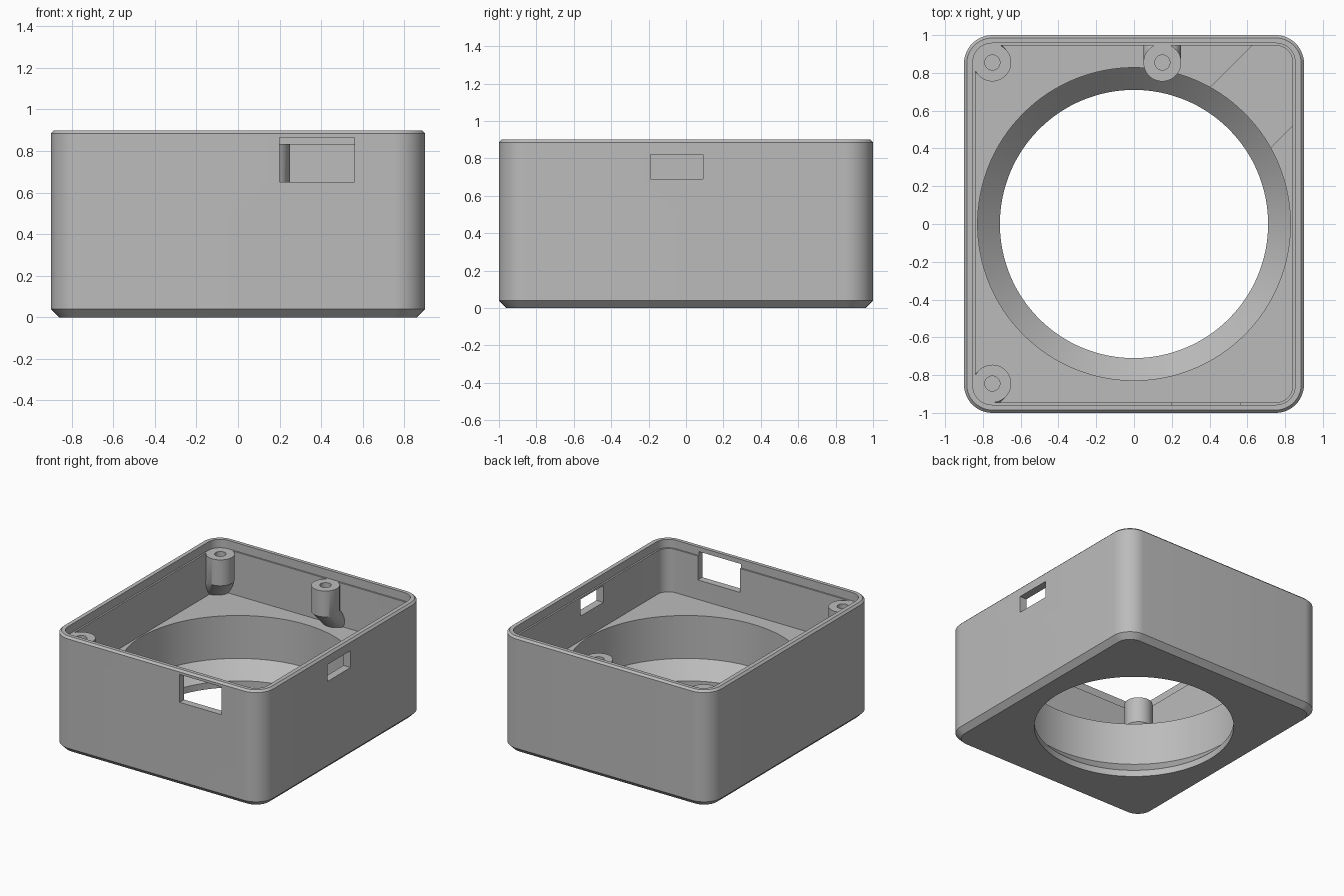
import bpy, bmesh, math
from mathutils import Vector

if "Cube" in bpy.data.objects:
    bpy.data.objects.remove(bpy.data.objects["Cube"])

grey = bpy.data.materials.new("plain_grey")
grey.diffuse_color = (0.5, 0.5, 0.5, 1)
grey.use_nodes = True
grey.node_tree.nodes["Principled BSDF"].inputs["Base Color"].default_value = (0.5, 0.5, 0.5, 1)


def loft(name, rings):
    """Closed solid through a stack of equal-length rings, bottom to top."""
    bm = bmesh.new()
    loops = [[bm.verts.new(p) for p in ring] for ring in rings]
    n = len(loops[0])
    for a, b in zip(loops, loops[1:]):
        for i in range(n):
            j = (i + 1) % n
            bm.faces.new((a[i], a[j], b[j], b[i]))
    bm.faces.new(loops[0][::-1])
    bm.faces.new(loops[-1])
    bmesh.ops.recalc_face_normals(bm, faces=bm.faces)
    mesh = bpy.data.meshes.new(name)
    bm.to_mesh(mesh)
    bm.free()
    mesh.materials.append(grey)
    obj = bpy.data.objects.new(name, mesh)
    bpy.context.collection.objects.link(obj)
    return obj


def rounded(hx, hy, r, z, steps=12):
    ring = []
    for q, (sx, sy) in enumerate([(1, 1), (-1, 1), (-1, -1), (1, -1)]):
        for k in range(steps + 1):
            a = (q + k / steps) * math.pi / 2
            ring.append((sx * (hx - r) + r * math.cos(a), sy * (hy - r) + r * math.sin(a), z))
    return ring


def circle(x, y, r, z, n=48):
    return [(x + r * math.cos(2 * math.pi * i / n), y + r * math.sin(2 * math.pi * i / n), z)
            for i in range(n)]


def box(name, x0, x1, y0, y1, z0, z1):
    return loft(name, [[(x0, y0, z), (x1, y0, z), (x1, y1, z), (x0, y1, z)] for z in (z0, z1)])


def subtract(target, cutter):
    mod = target.modifiers.new("cut", 'BOOLEAN')
    mod.operation, mod.solver, mod.object = 'DIFFERENCE', 'EXACT', cutter
    bpy.context.view_layer.update()
    deps = bpy.context.evaluated_depsgraph_get()
    mesh = bpy.data.meshes.new_from_object(target.evaluated_get(deps))
    target.modifiers.clear()
    target.data = mesh
    bpy.data.objects.remove(cutter)


FLOOR, LEDGE, TOP = 0.5, 0.835, 0.9

# Outer shell: chamfered foot, rounded corners, small rim chamfer
case = loft("case", [rounded(0.86, 0.96, 0.11, 0), rounded(0.9, 1, 0.15, 0.04),
                     rounded(0.9, 1, 0.15, TOP - 0.015), rounded(0.885, 0.985, 0.135, TOP)])

# Upper cavity with a lid ledge
cavity = loft("cavity", [rounded(0.84, 0.945, 0.09, FLOOR), rounded(0.84, 0.945, 0.09, LEDGE),
                         rounded(0.853, 0.957, 0.1, LEDGE), rounded(0.853, 0.957, 0.1, 1)])

# Screw posts stay standing in the cavity, each sloping into its wall below
posts = [(-0.75, 0.855, (-1, 1)), (-0.75, -0.845, (-1, -1)), (0.15, 0.855, (0, 1))]
for x, y, lean in posts:
    drop = 0.3
    d = Vector(lean).normalized() * drop
    subtract(cavity, loft("post", [circle(x + d.x, y + d.y, 0.1, 0.635 - drop),
                                   circle(x, y, 0.1, 0.635), circle(x, y, 0.1, LEDGE)]))
subtract(case, cavity)
for x, y, lean in posts:
    subtract(case, loft("screw_hole", [circle(x, y, 0.04, z, 32) for z in (0.65, 0.9)]))

# Large round opening with a sloped seat near the bottom
subtract(case, loft("round_opening", [circle(0, 0, r, z, 128) for r, z in
         [(0.71, -0.1), (0.71, 0.05), (0.828, 0.168), (0.828, FLOOR + 0.05)]]))

# Shallow diagonal channel from the opening to the back corner
w = 0.16
channel = [(0.3 - w, 0.3 + w), (0.3 + w, 0.3 - w), (0.84, 0.84 - 2 * w), (0.84, 0.945),
           (0.945 - 2 * w, 0.945)]
subtract(case, loft("channel", [[(x, y, z) for x, y in channel]
                                for z in (FLOOR - 0.06, FLOOR + 0.05)]))

# Front and side windows
subtract(case, box("front_window", 0.2, 0.56, -1.1, -0.9, 0.65, 0.865))
subtract(case, box("side_window", 0.8, 1.0, -0.19, 0.09, 0.69, 0.82))

bpy.ops.object.select_all(action='DESELECT')
case.select_set(True)
bpy.context.view_layer.objects.active = case
bpy.ops.object.shade_smooth_by_angle(angle=math.radians(30))
